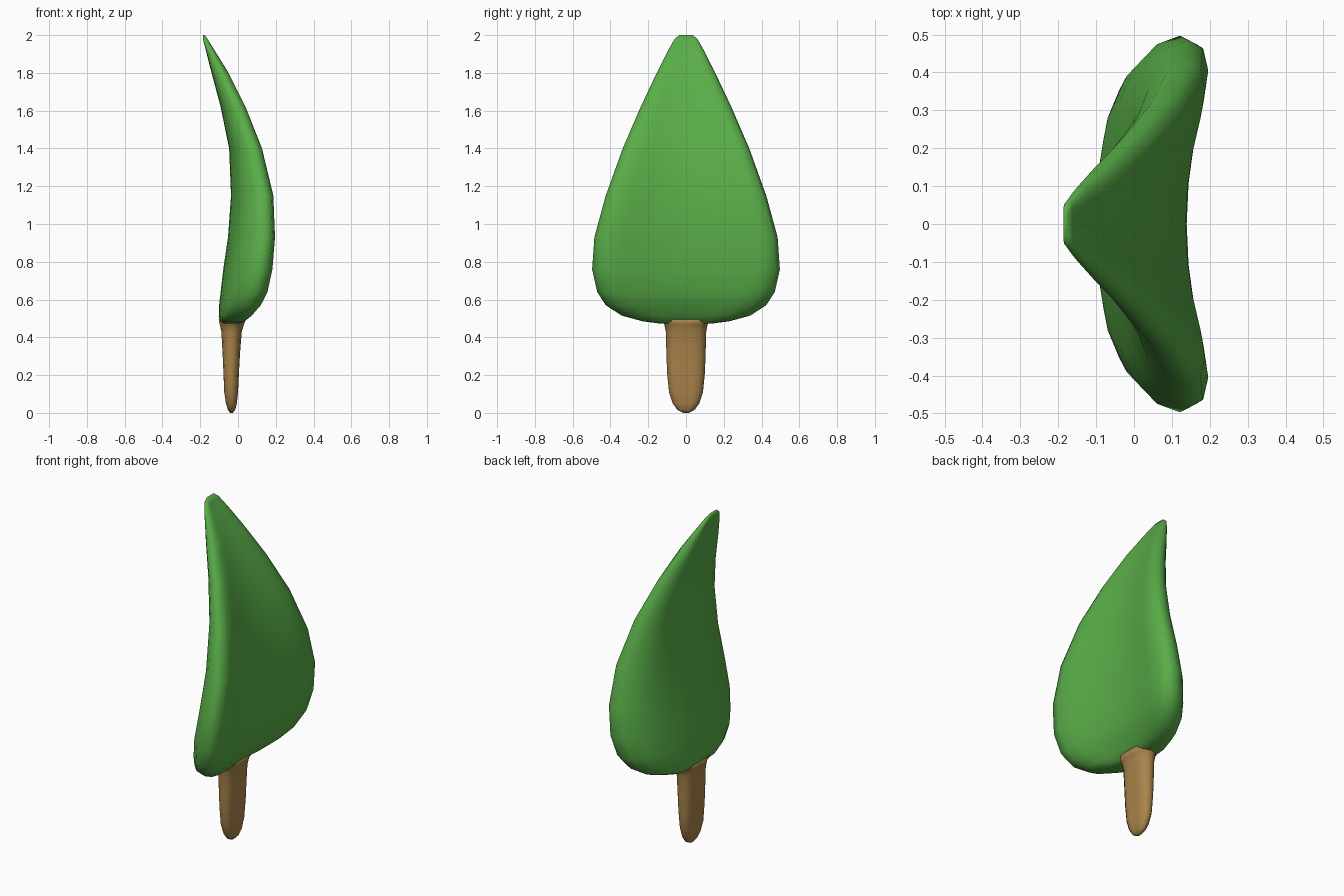
import bpy, bmesh, math


def material(name, rgb):
    m = bpy.data.materials.new(name)
    m.diffuse_color = (*rgb, 1)
    return m


def section(z, w, xl, xr, b, flat=5, arc=6):
    """Flattened ring with rounded ends, bowed towards +x by b at the edges."""
    t = (xr - xl) / 2
    r = min(1.35 * t, 0.95 * w)
    u0 = (w - r) / w
    t = (xr - b * u0 * u0 - xl) / 2      # half thickness once bow is removed
    c = xl + t
    pts = []
    for s in (1, -1):
        for i in range(arc + 1):         # rounded end
            a = math.pi * i / arc
            pts.append((s * t * math.cos(a), s * (w - r + r * math.sin(a))))
        for i in range(1, flat + 1):     # broad face
            k = 1 - 2 * i / (flat + 1)
            pts.append((-s * t, s * (w - r) * k))
    return [(c + x + b * (y / w) ** 2, y, z) for x, y in pts]


def loft(name, rows, mat):
    bm = bmesh.new()
    rings = [[bm.verts.new(p) for p in section(*r)] for r in rows]
    n = len(rings[0])
    for a, c in zip(rings, rings[1:]):
        for i in range(n):
            j = (i + 1) % n
            bm.faces.new((a[i], a[j], c[j], c[i]))
    bm.faces.new(rings[0][::-1])
    bm.faces.new(rings[-1])
    bmesh.ops.recalc_face_normals(bm, faces=bm.faces)
    for f in bm.faces:
        f.smooth = True
    me = bpy.data.meshes.new(name)
    bm.to_mesh(me)
    bm.free()
    me.materials.append(mat)
    ob = bpy.data.objects.new(name, me)
    bpy.context.collection.objects.link(ob)
    return ob


green = material("leaf_green", (0.10, 0.42, 0.065))
brown = material("stem_brown", (0.40, 0.23, 0.07))

# Leaf blade: z, half width, back x at the middle, front x at the edge, bow
loft("leaf_blade", [
    (0.472, 0.13, -0.075, 0.005, 0.0),
    (0.485, 0.23, -0.095, 0.035, 0.02),
    (0.515, 0.34, -0.102, 0.07, 0.05),
    (0.57, 0.425, -0.10, 0.115, 0.07),
    (0.64, 0.47, -0.092, 0.148, 0.085),
    (0.76, 0.497, -0.078, 0.172, 0.095),
    (0.93, 0.485, -0.053, 0.184, 0.10),
    (1.15, 0.425, -0.037, 0.176, 0.09),
    (1.40, 0.335, -0.047, 0.12, 0.065),
    (1.62, 0.24, -0.092, 0.037, 0.04),
    (1.80, 0.155, -0.14, -0.05, 0.015),
    (1.91, 0.10, -0.168, -0.118, 0.005),
    (1.98, 0.06, -0.186, -0.162, 0.0),
    (2.00, 0.035, -0.186, -0.175, 0.0),
], green)

# Stem, rounded at the foot and flaring into the blade
loft("stem", [
    (0.00, 0.015, -0.042, -0.028, 0),
    (0.015, 0.045, -0.053, -0.015, 0),
    (0.05, 0.07, -0.064, -0.006, 0),
    (0.11, 0.09, -0.073, 0.0, 0),
    (0.21, 0.10, -0.077, 0.005, 0),
    (0.32, 0.104, -0.082, 0.011, 0),
    (0.43, 0.107, -0.088, 0.02, 0),
    (0.47, 0.115, -0.097, 0.032, 0),
    (0.495, 0.14, -0.103, 0.042, 0),
], brown)
